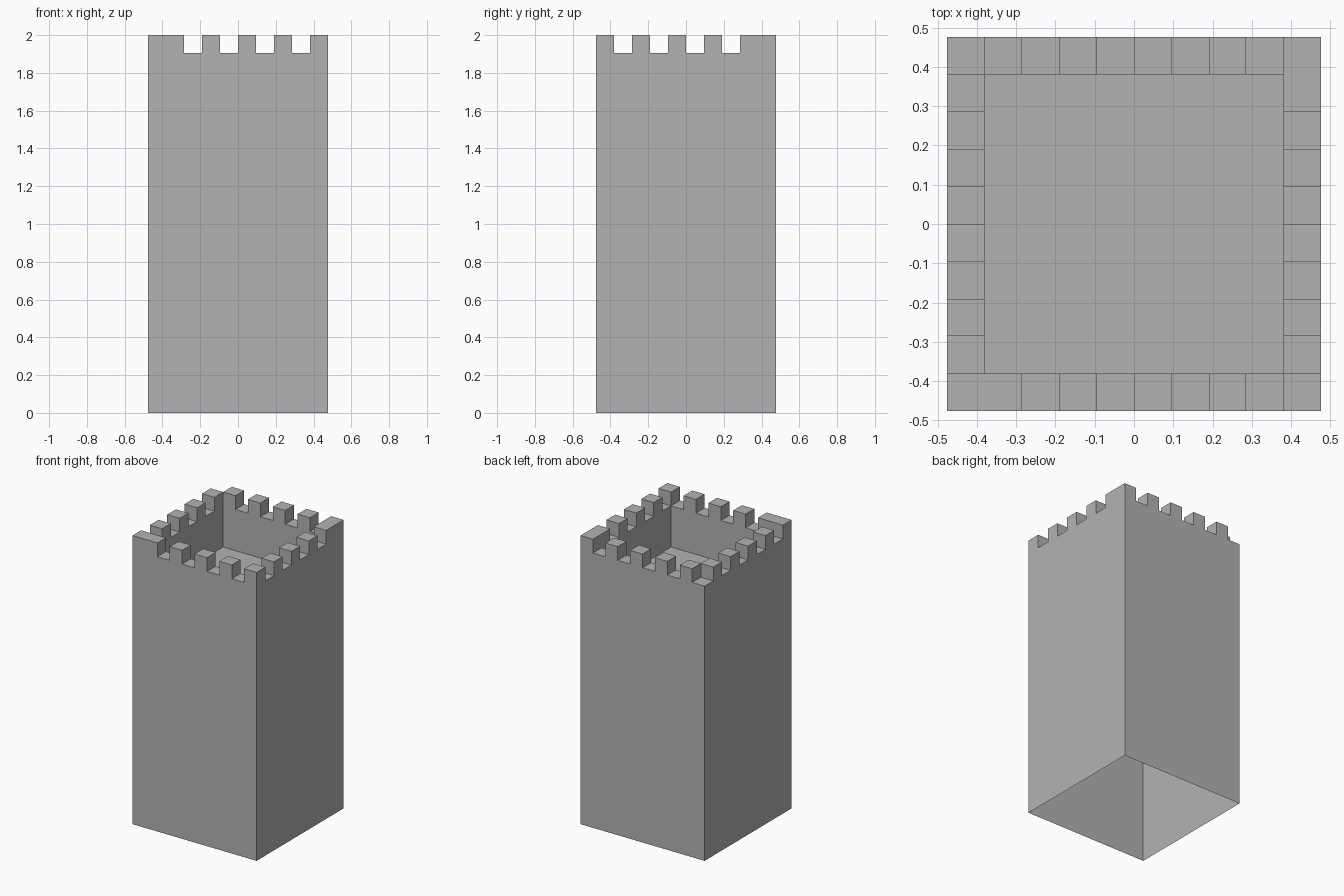
import bpy
import bmesh
import math

cube = bpy.data.objects.get("Cube")
if cube:
    bpy.data.objects.remove(cube, do_unlink=True)

U = 2 / 21            # one block: the tower is 10 x 10 x 21 blocks
HALF = 5              # half width in blocks
FLOOR, RIM, TOP = 17 * U, 20 * U, 21 * U


def cell(face):
    """Block column and row of a top face, each from -5 to 4."""
    c = face.calc_center_median()
    return math.floor(c.x / U), math.floor(c.y / U)


def on_rim(i, j):
    return i in (-HALF, HALF - 1) or j in (-HALF, HALF - 1)


def is_merlon(i, j):
    # One corner is left open, the other three are filled
    if i in (-HALF, HALF - 1) and j in (-HALF, HALF - 1):
        return not (i < 0 < j)
    # Merlons alternate: even blocks front and back, odd blocks on the sides
    if j in (-HALF, HALF - 1):
        return i % 2 == 0
    return j % 2 == 1


def raise_faces(bm, faces, z):
    """Extrude faces straight up to height z and return the new tops."""
    geom = bmesh.ops.extrude_face_region(bm, geom=faces)["geom"]
    for v in geom:
        if isinstance(v, bmesh.types.BMVert):
            v.co.z = z
    return [f for f in geom if isinstance(f, bmesh.types.BMFace)]


# Sunken roof floor, divided into blocks
bm = bmesh.new()
bmesh.ops.create_grid(bm, x_segments=2 * HALF, y_segments=2 * HALF, size=HALF * U)
for v in bm.verts:
    v.co.z = FLOOR
floor = list(bm.faces)

# Outer walls, open at the bottom
border = [e for e in bm.edges if e.is_boundary]
for v in bmesh.ops.extrude_edge_only(bm, edges=border)["geom"]:
    if isinstance(v, bmesh.types.BMVert):
        v.co.z = 0

# Parapet ring, then the merlons on top of it
ring = raise_faces(bm, [f for f in floor if on_rim(*cell(f))], RIM)
raise_faces(bm, [f for f in ring if is_merlon(*cell(f))], TOP)

# Merge coplanar blocks into clean flat faces
bmesh.ops.recalc_face_normals(bm, faces=bm.faces)
bmesh.ops.dissolve_limit(bm, angle_limit=0.01, use_dissolve_boundaries=True,
                         verts=bm.verts, edges=bm.edges)

mesh = bpy.data.meshes.new("castle_tower")
bm.to_mesh(mesh)
bm.free()
tower = bpy.data.objects.new("castle_tower", mesh)
bpy.context.scene.collection.objects.link(tower)

# Plain grey stone
stone = bpy.data.materials.new("grey_stone")
stone.use_nodes = True
grey = (0.45, 0.45, 0.45, 1)
stone.diffuse_color = grey
stone.node_tree.nodes["Principled BSDF"].inputs["Base Color"].default_value = grey
mesh.materials.append(stone)
